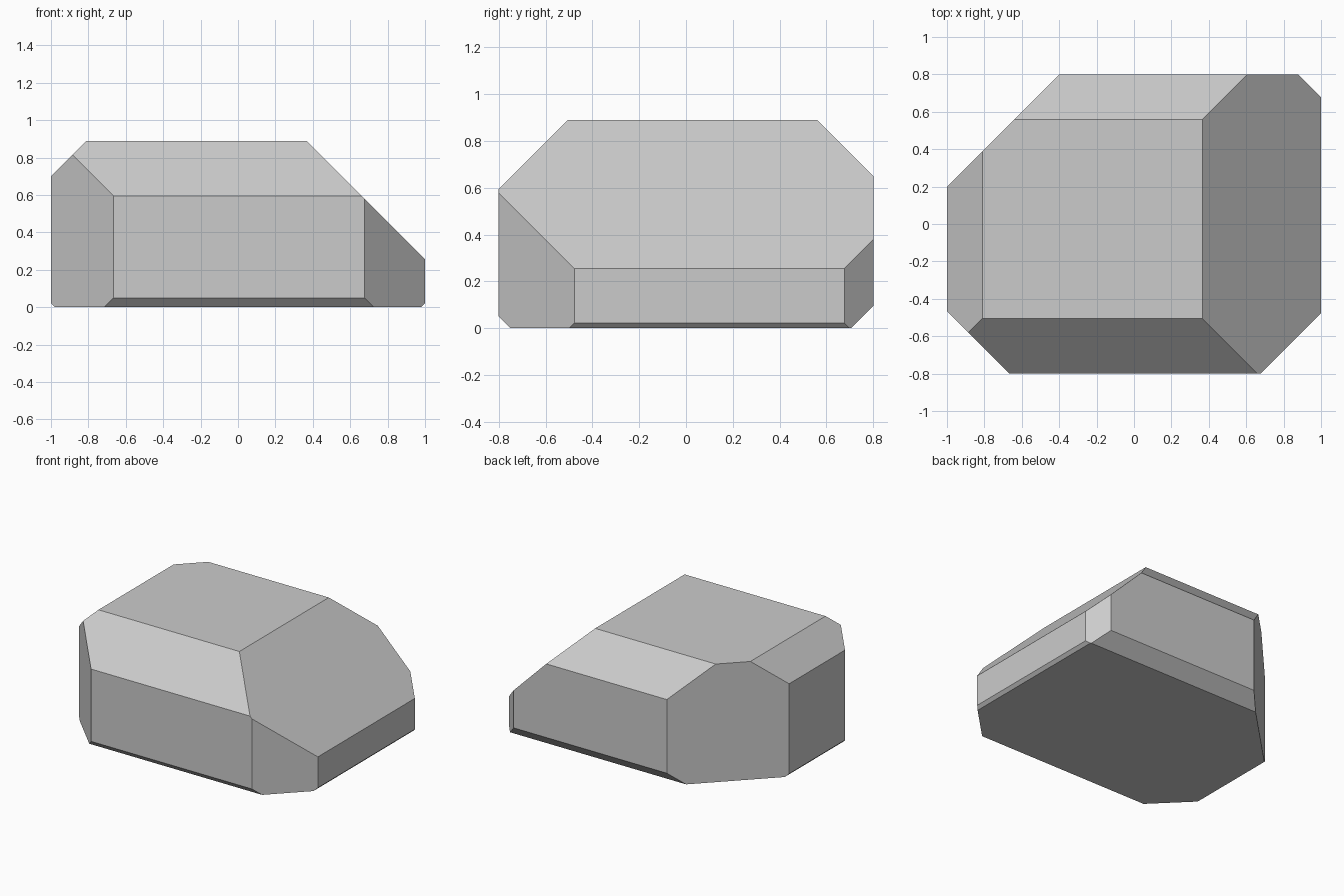
import bpy, bmesh
from mathutils import Vector

if "Cube" in bpy.data.objects:
    bpy.data.objects.remove(bpy.data.objects["Cube"])

# Block that gets its edges sliced off at 45 degrees
TOP = 0.89
bm = bmesh.new()
bmesh.ops.create_cube(bm, size=1)
for v in bm.verts:
    v.co = Vector((v.co.x * 2, v.co.y * 1.6, (v.co.z + 0.5) * TOP))


def chamfer(direction, limit):
    """Keep only the side where direction . point <= limit, and cap the cut."""
    n = Vector(direction)
    cut = bmesh.ops.bisect_plane(
        bm, geom=bm.verts[:] + bm.edges[:] + bm.faces[:], dist=1e-6,
        plane_co=n * (limit / n.length_squared), plane_no=n.normalized(),
        clear_outer=True)
    edges = [e for e in cut["geom_cut"] if isinstance(e, bmesh.types.BMEdge)]
    if edges:
        bmesh.ops.contextual_create(bm, geom=edges)


# Upright corners
chamfer((1, 1, 0), 1.677)
chamfer((-1, 1, 0), 1.20)
chamfer((1, -1, 0), 1.477)
chamfer((-1, -1, 0), 1.465)
# Top edges
chamfer((1, 0, 1), 1.255)
chamfer((-1, 0, 1), 1.70)
chamfer((0, 1, 1), 1.45)
chamfer((0, -1, 1), 1.395)
# Bottom edges
chamfer((1, 0, -1), 0.978)
chamfer((-1, 0, -1), 0.978)
chamfer((0, 1, -1), 0.705)
chamfer((0, -1, -1), 0.75)

bmesh.ops.recalc_face_normals(bm, faces=bm.faces[:])
mesh = bpy.data.meshes.new("faceted_block")
bm.to_mesh(mesh)
bm.free()
bpy.context.collection.objects.link(bpy.data.objects.new("faceted_block", mesh))
